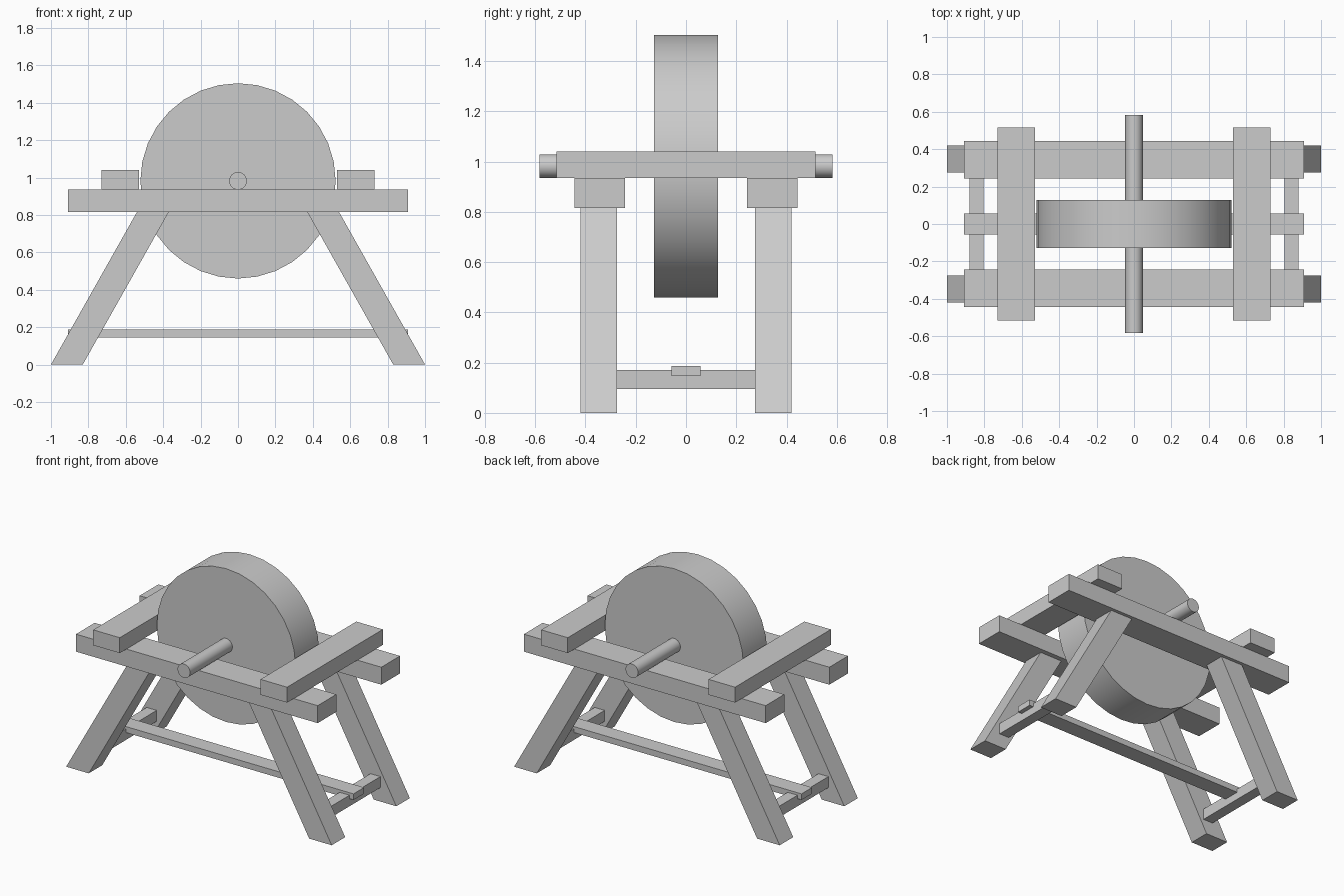
import bpy, bmesh
from math import radians

if "Cube" in bpy.data.objects:
    bpy.data.objects.remove(bpy.data.objects["Cube"])


def prism(name, bottom, top):
    """Solid between two (x0, x1, y0, y1, z) rectangles."""
    bm = bmesh.new()
    rings = []
    for x0, x1, y0, y1, z in (bottom, top):
        rings.append([bm.verts.new(p) for p in
                      ((x0, y0, z), (x1, y0, z), (x1, y1, z), (x0, y1, z))])
    a, b = rings
    bm.faces.new(a[::-1])
    bm.faces.new(b)
    for i in range(4):
        j = (i + 1) % 4
        bm.faces.new((a[i], a[j], b[j], b[i]))
    bmesh.ops.recalc_face_normals(bm, faces=bm.faces)
    mesh = bpy.data.meshes.new(name)
    bm.to_mesh(mesh)
    bm.free()
    obj = bpy.data.objects.new(name, mesh)
    bpy.context.collection.objects.link(obj)
    return obj


def box(name, x0, x1, y0, y1, z0, z1):
    return prism(name, (x0, x1, y0, y1, z0), (x0, x1, y0, y1, z1))


def mirror(obj, x, y):
    """Mirror a part about the world origin."""
    mod = obj.modifiers.new("Mirror", 'MIRROR')
    mod.use_axis = (x, y, False)
    mod.use_clip = False
    mod.use_mirror_merge = False


def cylinder(name, radius, length, z):
    """Smooth-sided cylinder along y."""
    bpy.ops.mesh.primitive_cylinder_add(vertices=32, radius=radius, depth=length,
                                        location=(0, 0, z),
                                        rotation=(radians(90), 0, 0))
    obj = bpy.context.object
    obj.name = name
    bpy.ops.object.shade_smooth_by_angle(angle=radians(30))


# Grinding wheel and its axle
cylinder("grinding_wheel", 0.522, 0.255, 0.982)
cylinder("axle", 0.047, 1.165, 0.982)

# Splayed legs
legs = prism("legs", (0.83, 1.0, 0.275, 0.42, 0), (0.37, 0.54, 0.275, 0.42, 0.816))
mirror(legs, True, True)

# Long side rails on top of the legs
rails = box("side_rails", -0.91, 0.91, 0.242, 0.443, 0.816, 0.935)
mirror(rails, False, True)

# Cross bars lying over the rails
bars = box("cross_bars", 0.53, 0.73, -0.515, 0.515, 0.935, 1.04)
mirror(bars, True, False)

# Stretchers between the feet and the long board joining them
stretchers = box("foot_stretchers", 0.805, 0.88, -0.28, 0.28, 0.095, 0.17)
mirror(stretchers, True, False)
box("long_stretcher", -0.91, 0.91, -0.057, 0.057, 0.146, 0.187)
